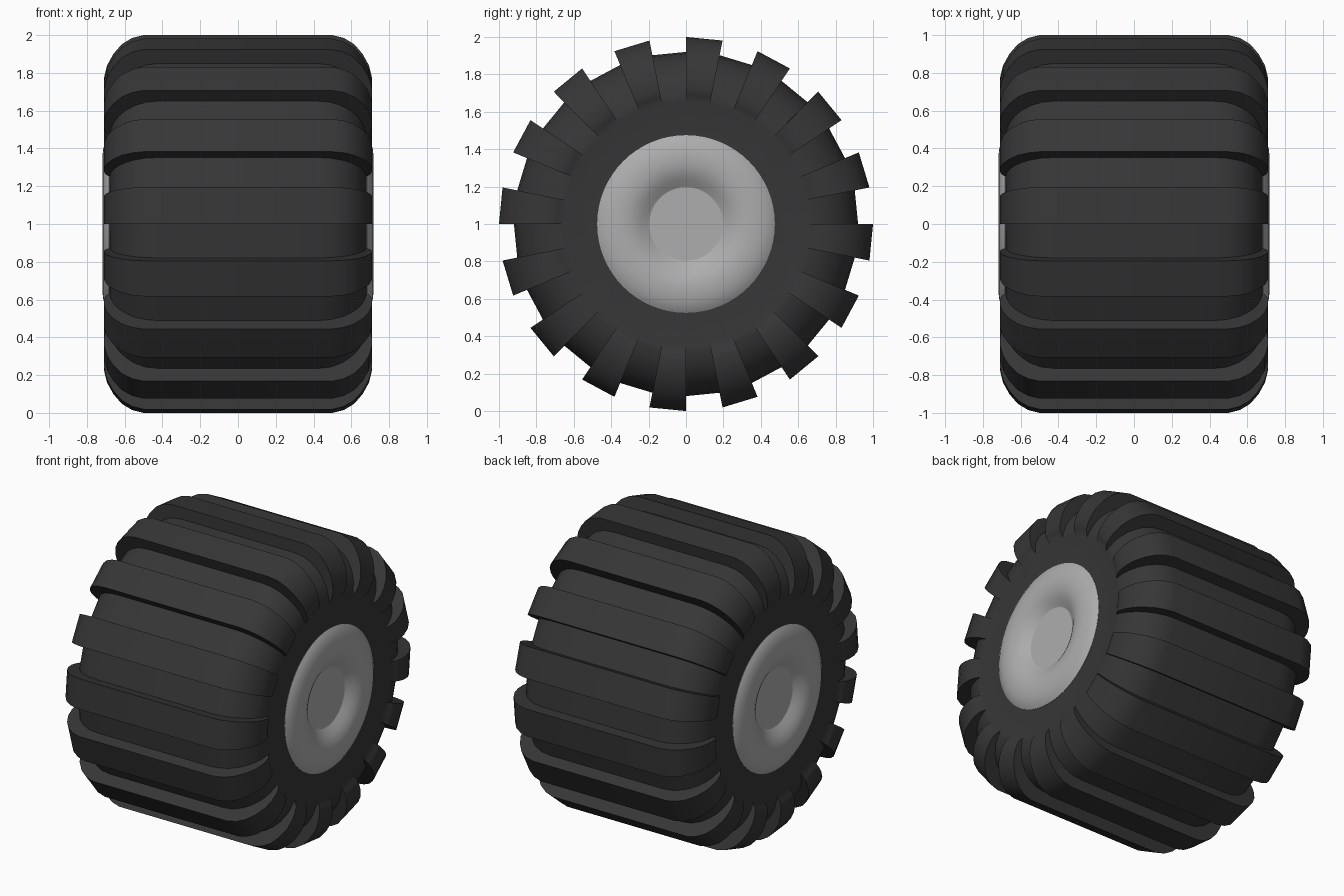
import bpy, bmesh, math

if "Cube" in bpy.data.objects:
    bpy.data.objects.remove(bpy.data.objects["Cube"])

SEG = 32                      # alternating lug / groove wedges
CZ = 1.0                      # axle height


def material(name, v):
    m = bpy.data.materials.new(name)
    m.diffuse_color = (v, v, v, 1)
    m.use_nodes = True
    m.node_tree.nodes["Principled BSDF"].inputs["Base Color"].default_value = m.diffuse_color
    return m


RUBBER = material("dark rubber", 0.037)
GREY = material("light grey hub", 0.42)


def finish(bm, name, mat, angle):
    bmesh.ops.remove_doubles(bm, verts=bm.verts, dist=1e-5)
    bmesh.ops.dissolve_degenerate(bm, dist=1e-5, edges=bm.edges)
    bmesh.ops.recalc_face_normals(bm, faces=bm.faces)
    me = bpy.data.meshes.new(name)
    bm.to_mesh(me)
    bm.free()
    me.materials.append(mat)
    ob = bpy.data.objects.new(name, me)
    bpy.context.collection.objects.link(ob)
    bpy.ops.object.select_all(action='DESELECT')
    ob.select_set(True)
    bpy.context.view_layer.objects.active = ob
    bpy.ops.object.shade_smooth_by_angle(angle=math.radians(angle))
    return ob


def ring_point(x, r, a):
    return (x, r * math.cos(a), CZ + r * math.sin(a))


def full(half):
    """Mirror a half profile of (x, radius) across x = 0."""
    return [(-x, r) for x, r in half[::-1]] + half


# Tyre: two profiles with matching points, from tread edge to inner sidewall
lug = full([(0.50, 1.0), (0.56, 0.985), (0.615, 0.952), (0.66, 0.90), (0.693, 0.84),
            (0.708, 0.78), (0.71, 0.73), (0.703, 0.69), (0.68, 0.655), (0.68, 0.44)])
groove = full([(0.42, 0.92), (0.49, 0.911), (0.55, 0.885), (0.595, 0.85), (0.63, 0.81),
               (0.655, 0.765), (0.668, 0.73), (0.676, 0.69), (0.68, 0.655), (0.68, 0.44)])

bm = bmesh.new()
step = 2 * math.pi / SEG
rings = []
for j in range(SEG):
    a = j * step
    rings.append([[bm.verts.new(ring_point(x, r, a)) for x, r in p] for p in (groove, lug)])
# the end points of both profiles coincide and are welded in finish()
for j in range(SEG):
    kind = j % 2                              # odd wedges are lugs
    p, q = rings[j][kind], rings[(j + 1) % SEG][kind]
    g, l = rings[j]
    for i in range(len(p) - 1):
        bm.faces.new((p[i], p[i + 1], q[i + 1], q[i]))
        if 0 < i < len(p) - 2:                # lug flank
            bm.faces.new((g[i], g[i + 1], l[i + 1], l[i]))
finish(bm, "tyre", RUBBER, 35)

# Hubs: rounded rim with a dished centre, one on each side
hub = [(0.66, 0.475), (0.682, 0.475), (0.695, 0.455), (0.707, 0.425), (0.715, 0.39),
       (0.718, 0.35), (0.715, 0.31), (0.705, 0.275), (0.688, 0.24), (0.668, 0.21),
       (0.650, 0.18), (0.638, 0.145), (0.631, 0.10), (0.628, 0.05)]
N = 64
for side, name in ((1, "right_hub"), (-1, "left_hub")):
    bm = bmesh.new()
    loops = [[bm.verts.new(ring_point(side * x, r, 2 * math.pi * k / N)) for k in range(N)]
             for x, r in hub]
    for a, b in zip(loops, loops[1:]):
        for k in range(N):
            n = (k + 1) % N
            bm.faces.new((a[k], a[n], b[n], b[k]))
    bm.faces.new(loops[-1])                   # dish floor
    bm.faces.new(loops[0])                    # hidden back
    finish(bm, name, GREY, 40)
